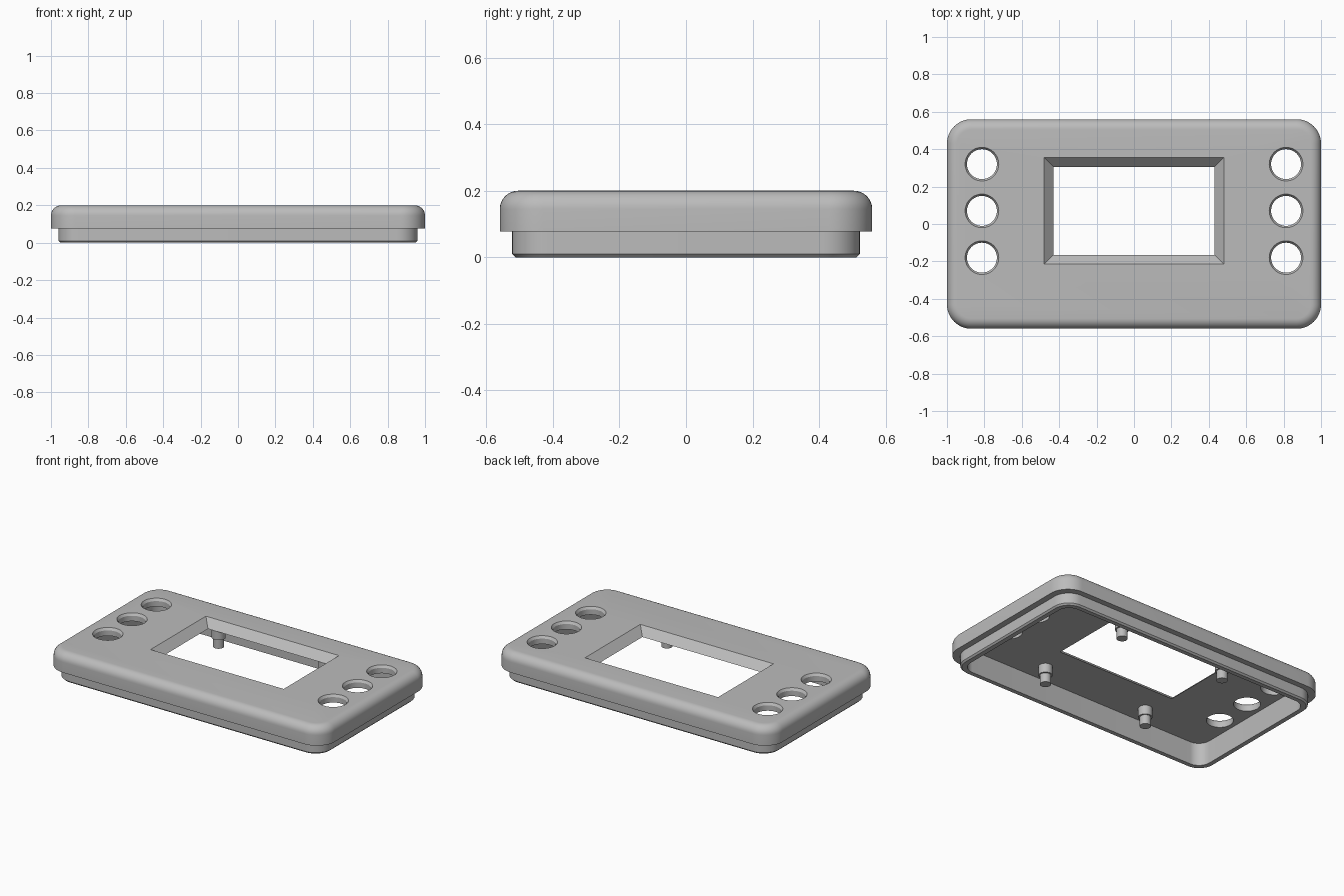
import bpy, bmesh, math

cube = bpy.data.objects.get("Cube")
if cube:
    bpy.data.objects.remove(cube, do_unlink=True)

grey = bpy.data.materials.new("plain grey")
grey.use_nodes = True
COLOUR = (0.5, 0.5, 0.5, 1)
grey.diffuse_color = COLOUR
grey.node_tree.nodes["Principled BSDF"].inputs["Base Color"].default_value = COLOUR


def rounded_ring(hx, hy, radius, z, steps=12):
    """Counter-clockwise rounded rectangle at height z."""
    ring = []
    for quarter, (sx, sy) in enumerate([(1, 1), (-1, 1), (-1, -1), (1, -1)]):
        for i in range(steps + 1):
            a = math.pi / 2 * (quarter + i / steps)
            ring.append((sx * (hx - radius) + radius * math.cos(a),
                         sy * (hy - radius) + radius * math.sin(a), z))
    return ring


def circle_ring(x, y, radius, z, sides=48):
    return [(x + radius * math.cos(math.tau * i / sides),
             y + radius * math.sin(math.tau * i / sides), z) for i in range(sides)]


def rect_ring(hx, y, hy, z):
    return [(hx, y + hy, z), (-hx, y + hy, z), (-hx, y - hy, z), (hx, y - hy, z)]


def loft(name, rings):
    """Skin the rings in order and cap both ends."""
    bm = bmesh.new()
    loops = [[bm.verts.new(p) for p in ring] for ring in rings]
    n = len(loops[0])
    for a, b in zip(loops, loops[1:]):
        for i in range(n):
            j = (i + 1) % n
            bm.faces.new((a[i], a[j], b[j], b[i]))
    bm.faces.new(loops[0][::-1])
    bm.faces.new(loops[-1])
    bmesh.ops.recalc_face_normals(bm, faces=bm.faces)
    mesh = bpy.data.meshes.new(name)
    bm.to_mesh(mesh)
    bm.free()
    mesh.materials.append(grey)
    obj = bpy.data.objects.new(name, mesh)
    bpy.context.collection.objects.link(obj)
    return obj


def select_only(obj):
    bpy.ops.object.select_all(action='DESELECT')
    obj.select_set(True)
    bpy.context.view_layer.objects.active = obj


def cut(obj, cutter):
    cutter.hide_render = True
    mod = obj.modifiers.new("opening", 'BOOLEAN')
    mod.operation = 'DIFFERENCE'
    mod.solver = 'EXACT'
    mod.object = cutter
    select_only(obj)
    bpy.ops.object.modifier_apply(modifier=mod.name)
    bpy.data.objects.remove(cutter, do_unlink=True)


def smooth(obj):
    select_only(obj)
    bpy.ops.object.shade_smooth_by_angle(angle=math.radians(30))


TOP, PLATE, STEP, FILLET = 0.2, 0.15, 0.077, 0.055

# Cover shell: inner cavity, chamfered lip, stepped rim, rounded top edge
rings = [rounded_ring(0.92, 0.485, 0.08, PLATE),
         rounded_ring(0.92, 0.485, 0.08, 0),
         rounded_ring(0.95, 0.513, 0.1, 0),
         rounded_ring(0.96, 0.523, 0.11, 0.01),
         rounded_ring(0.96, 0.523, 0.11, STEP),
         rounded_ring(1, 0.56, 0.13, STEP)]
for i in range(9):
    a = math.pi / 2 * i / 8
    inset = FILLET * (1 - math.cos(a))
    rings.append(rounded_ring(1 - inset, 0.56 - inset, 0.13 - inset,
                              TOP - FILLET + FILLET * math.sin(a)))
cover = loft("cover", rings)

# Display window with sloping sides
cut(cover, loft("window_cutter", [rect_ring(0.42, 0.07, 0.225, PLATE - 0.01),
                                  rect_ring(0.49, 0.07, 0.295, TOP + 0.01)]))

# Button holes with a chamfered rim
for x in (-0.813, 0.813):
    for y in (-0.18, 0.07, 0.32):
        cut(cover, loft("hole_cutter", [circle_ring(x, y, 0.08, PLATE - 0.02),
                                        circle_ring(x, y, 0.08, TOP - 0.015),
                                        circle_ring(x, y, 0.09, TOP),
                                        circle_ring(x, y, 0.09, TOP + 0.02)]))
smooth(cover)

# Stepped mounting pegs under the plate
for side, x in (("right", -0.385), ("left", 0.385)):
    for end, y in (("front", -0.355), ("back", 0.35)):
        smooth(loft(f"peg_{end}_{side}", [circle_ring(x, y, 0.033, 0.03, 32),
                                          circle_ring(x, y, 0.033, 0.09, 32),
                                          circle_ring(x, y, 0.042, 0.09, 32),
                                          circle_ring(x, y, 0.042, PLATE, 32)]))
